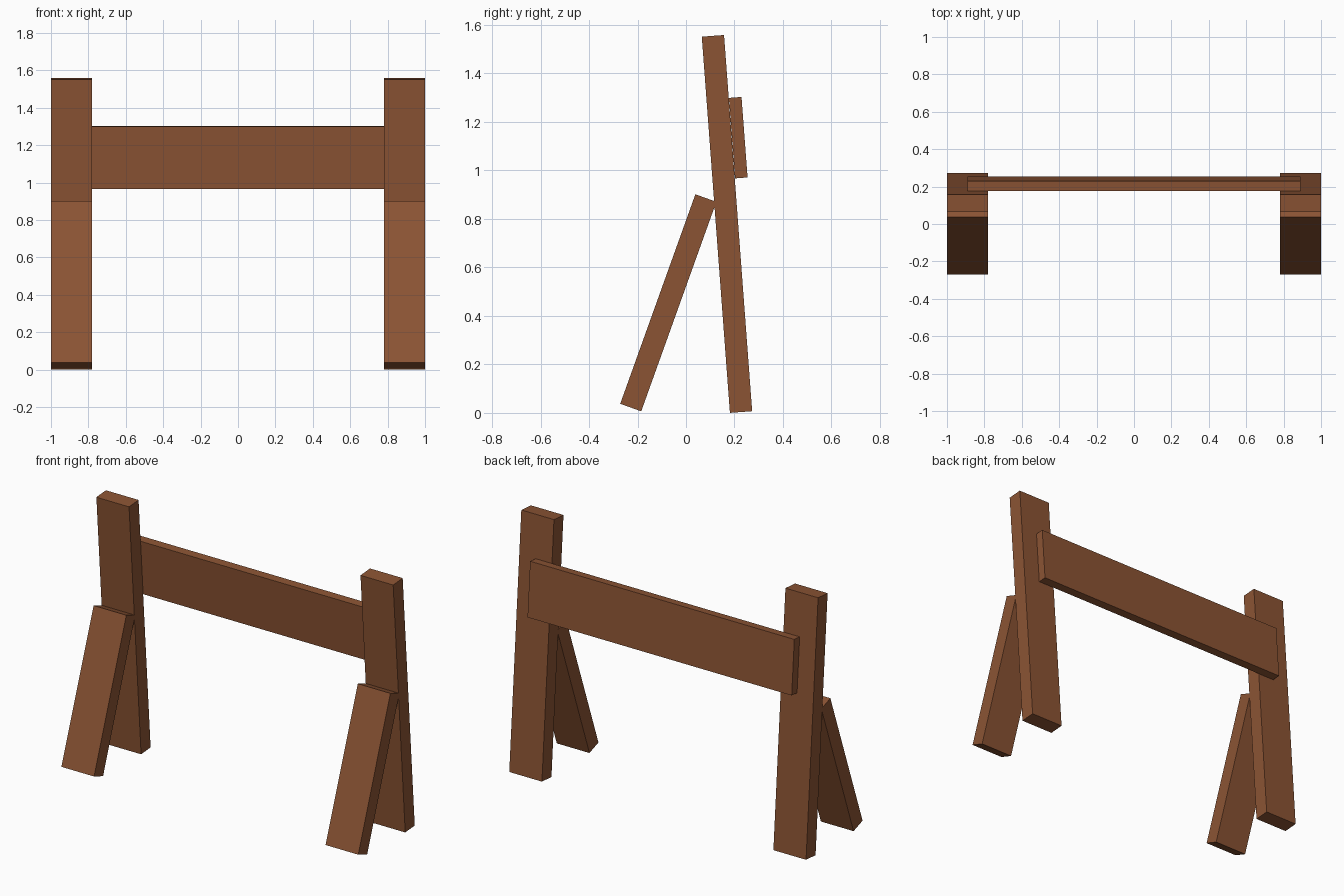
import bpy
import math

if "Cube" in bpy.data.objects:
    bpy.data.objects.remove(bpy.data.objects["Cube"])

wood = bpy.data.materials.new("brown wood")
wood.diffuse_color = (0.26, 0.088, 0.034, 1)
wood.use_nodes = True
wood.node_tree.nodes["Principled BSDF"].inputs["Base Color"].default_value = wood.diffuse_color


def plank(name, x, width, thick, bottom, top):
    """Flat board whose centre line runs between two (y, z) points."""
    dy, dz = top[0] - bottom[0], top[1] - bottom[1]
    bpy.ops.mesh.primitive_cube_add(
        size=1,
        location=(x, (top[0] + bottom[0]) / 2, (top[1] + bottom[1]) / 2),
        rotation=(-math.atan2(dy, dz), 0, 0))
    ob = bpy.context.object
    ob.name = name
    ob.scale = (width, thick, math.hypot(dy, dz))
    bpy.ops.object.transform_apply(location=False, rotation=False, scale=True)
    ob.data.materials.append(wood)
    return ob


# Leaning posts and front props on both sides
for side, s in (("left", -1), ("right", 1)):
    plank(f"{side}_post", s * 0.89, 0.22, 0.092, (0.227, 0.0035), (0.111, 1.555))
    plank(f"{side}_prop_leg", s * 0.89, 0.22, 0.092, (-0.228, 0.022), (0.082, 0.886))

# Wide cross board on the back of the posts
plank("cross_board", 0, 1.78, 0.052, (0.228, 0.969), (0.203, 1.301))
